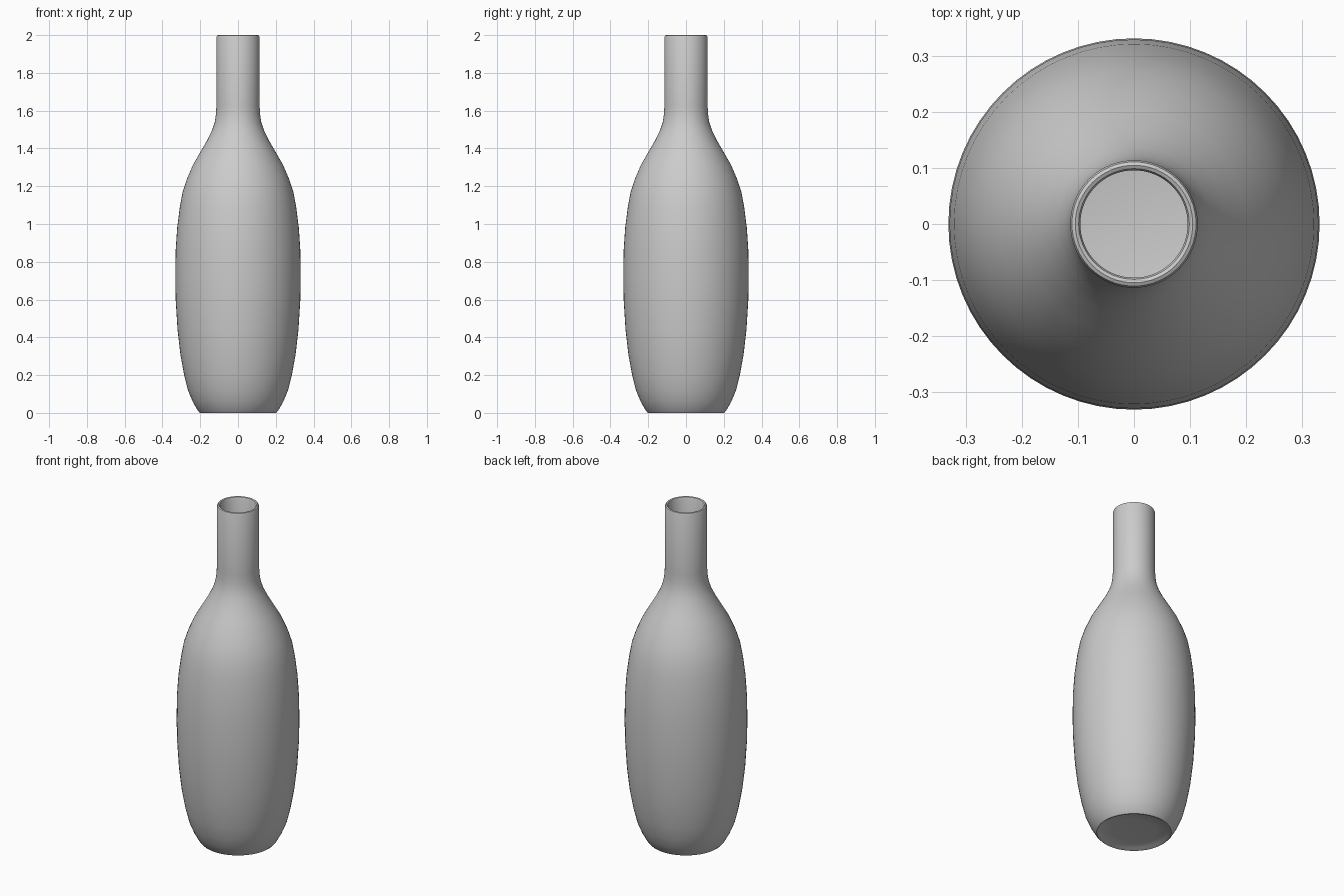
import bpy, bmesh, math

if "Cube" in bpy.data.objects:
    bpy.data.objects.remove(bpy.data.objects["Cube"])

SEGMENTS = 64

# Outer wall silhouette (radius, height), foot to lip
outer = [(0.205, 0.004), (0.213, 0.012), (0.24, 0.06), (0.265, 0.12), (0.285, 0.2),
         (0.305, 0.31), (0.32, 0.44), (0.33, 0.6), (0.332, 0.72), (0.33, 0.86),
         (0.322, 0.98), (0.308, 1.09), (0.293, 1.17), (0.272, 1.235), (0.24, 1.31),
         (0.2, 1.38), (0.165, 1.44), (0.138, 1.495), (0.123, 1.54),
         (0.117, 1.58), (0.114, 1.63), (0.114, 1.99)]
lip = [(0.111, 1.997), (0.105, 2.0), (0.099, 1.997), (0.096, 1.99)]
inner = [(r - 0.018, z) for r, z in reversed(outer[2:-1])]
# Bowl-shaped inside floor, and shallow hollow under the foot
floor = [(0.19, 0.042), (0.14, 0.032), (0.07, 0.024), (0.0, 0.022)]
base = [(0.0, 0.012), (0.12, 0.011), (0.185, 0.007), (0.196, 0.0), (0.202, 0.0)]


def lathe(name, profile):
    bm = bmesh.new()
    verts = [bm.verts.new((r, 0, z)) for r, z in profile]
    edges = [bm.edges.new(pair) for pair in zip(verts, verts[1:])]
    bmesh.ops.spin(bm, geom=verts + edges, cent=(0, 0, 0), axis=(0, 0, 1),
                   angle=math.tau, steps=SEGMENTS)
    bmesh.ops.remove_doubles(bm, verts=bm.verts, dist=0.0001)
    bmesh.ops.recalc_face_normals(bm, faces=bm.faces)
    mesh = bpy.data.meshes.new(name)
    bm.to_mesh(mesh)
    bm.free()
    obj = bpy.data.objects.new(name, mesh)
    bpy.context.collection.objects.link(obj)
    return obj


# Hollow bottle, closed from base centre round the lip to the inside floor
bottle = lathe("bottle", base + outer + lip + inner + floor)
bpy.context.view_layer.objects.active = bottle
bottle.select_set(True)
bpy.ops.object.shade_smooth_by_angle(angle=math.radians(40))
